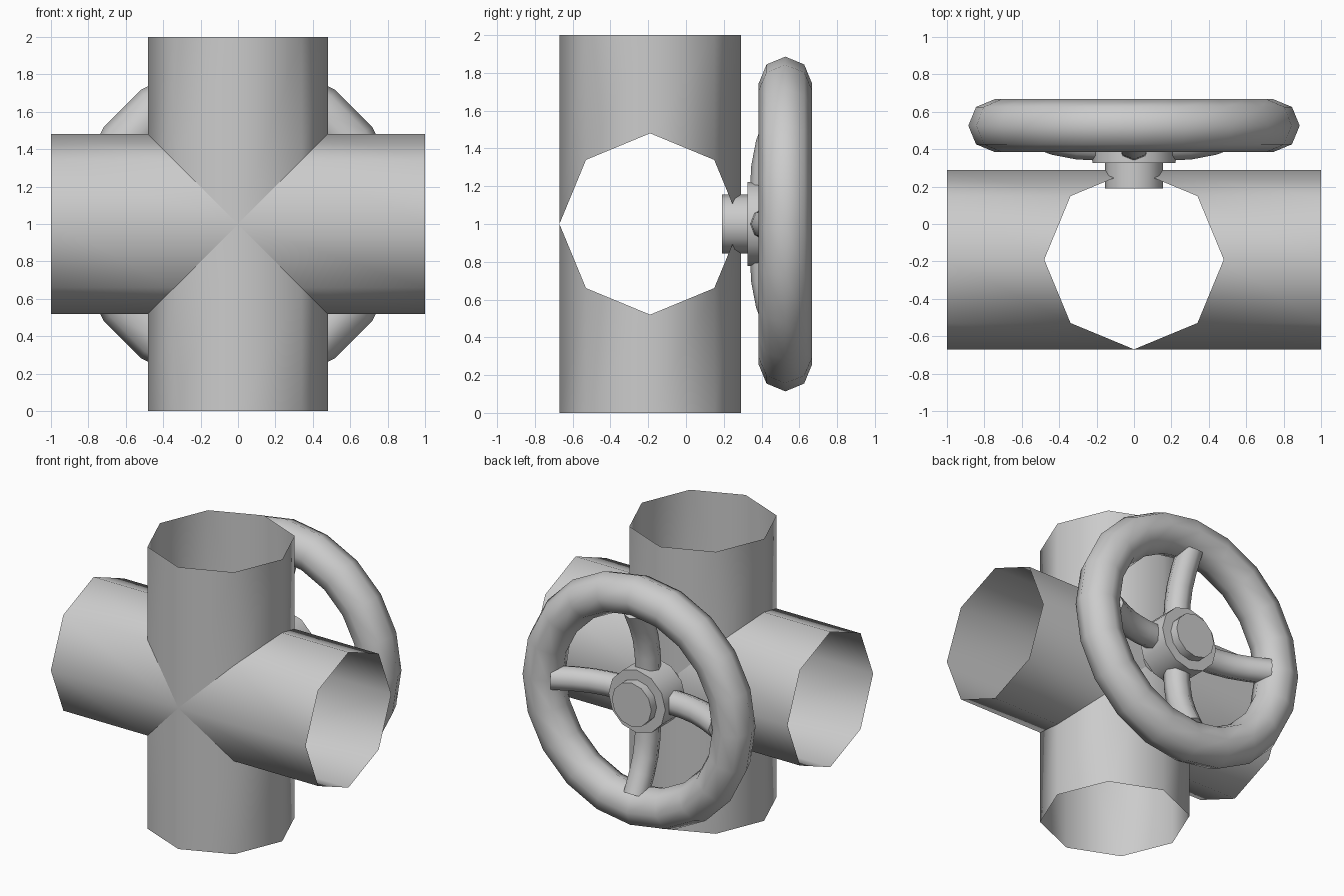
import bpy, bmesh
from math import sin, cos, pi, radians, tau

if "Cube" in bpy.data.objects:
    bpy.data.objects.remove(bpy.data.objects["Cube"])


def smooth(obj, angle=50):
    bpy.ops.object.select_all(action='DESELECT')
    obj.select_set(True)
    bpy.context.view_layer.objects.active = obj
    bpy.ops.object.shade_smooth_by_angle(angle=radians(angle))


# Cross of four open octagonal pipe arms, mitred where they meet
R, PIPE_Y, SIDES = 0.48, -0.19, 8
bm = bmesh.new()
for arm in range(4):
    t = arm * pi / 2
    inner, outer = [], []
    for k in range(SIDES):
        a = tau * k / SIDES
        side, y = R * cos(a), PIPE_Y + R * sin(a)
        for ring, along in ((inner, abs(side)), (outer, 1.0)):
            ring.append(bm.verts.new((along * cos(t) - side * sin(t), y,
                                      1 + along * sin(t) + side * cos(t))))
    for k in range(SIDES):
        n = (k + 1) % SIDES
        bm.faces.new((outer[k], outer[n], inner[n], inner[k]))
mesh = bpy.data.meshes.new("pipe_cross")
bm.to_mesh(mesh)
bm.free()
pipe = bpy.data.objects.new("pipe_cross", mesh)
bpy.context.collection.objects.link(pipe)
smooth(pipe)


# Stem and hub along y
def rod(name, radius, y0, y1):
    bpy.ops.mesh.primitive_cylinder_add(vertices=12, radius=radius, depth=y1 - y0,
                                        location=(0, (y0 + y1) / 2, 1),
                                        rotation=(pi / 2, 0, 0))
    obj = bpy.context.object
    obj.name = name
    smooth(obj)


rod("valve_stem", 0.155, 0.19, 0.61)
rod("wheel_hub", 0.223, 0.325, 0.55)

# Hand wheel rim
bpy.ops.mesh.primitive_torus_add(major_segments=20, minor_segments=8,
                                 major_radius=0.745, minor_radius=0.141,
                                 location=(0, 0.526, 1), rotation=(pi / 2, 0, 0))
rim = bpy.context.object
rim.name = "wheel_rim"
smooth(rim)

# Four spokes bending from the hub out towards the rim
path = [(0.12, 0.42), (0.30, 0.43), (0.42, 0.453), (0.53, 0.495), (0.66, 0.56)]
curve = bpy.data.curves.new("wheel_spokes", 'CURVE')
curve.dimensions = '3D'
curve.bevel_depth = 0.085
curve.bevel_resolution = 2
curve.use_fill_caps = True
for i in range(4):
    t = i * pi / 2
    spline = curve.splines.new('POLY')
    spline.points.add(len(path) - 1)
    for point, (r, y) in zip(spline.points, path):
        point.co = (r * cos(t), y, 1 + r * sin(t), 1)
spokes = bpy.data.objects.new("wheel_spokes", curve)
bpy.context.collection.objects.link(spokes)
bpy.ops.object.select_all(action='DESELECT')
spokes.select_set(True)
bpy.context.view_layer.objects.active = spokes
bpy.ops.object.convert(target='MESH')
smooth(bpy.context.object)
